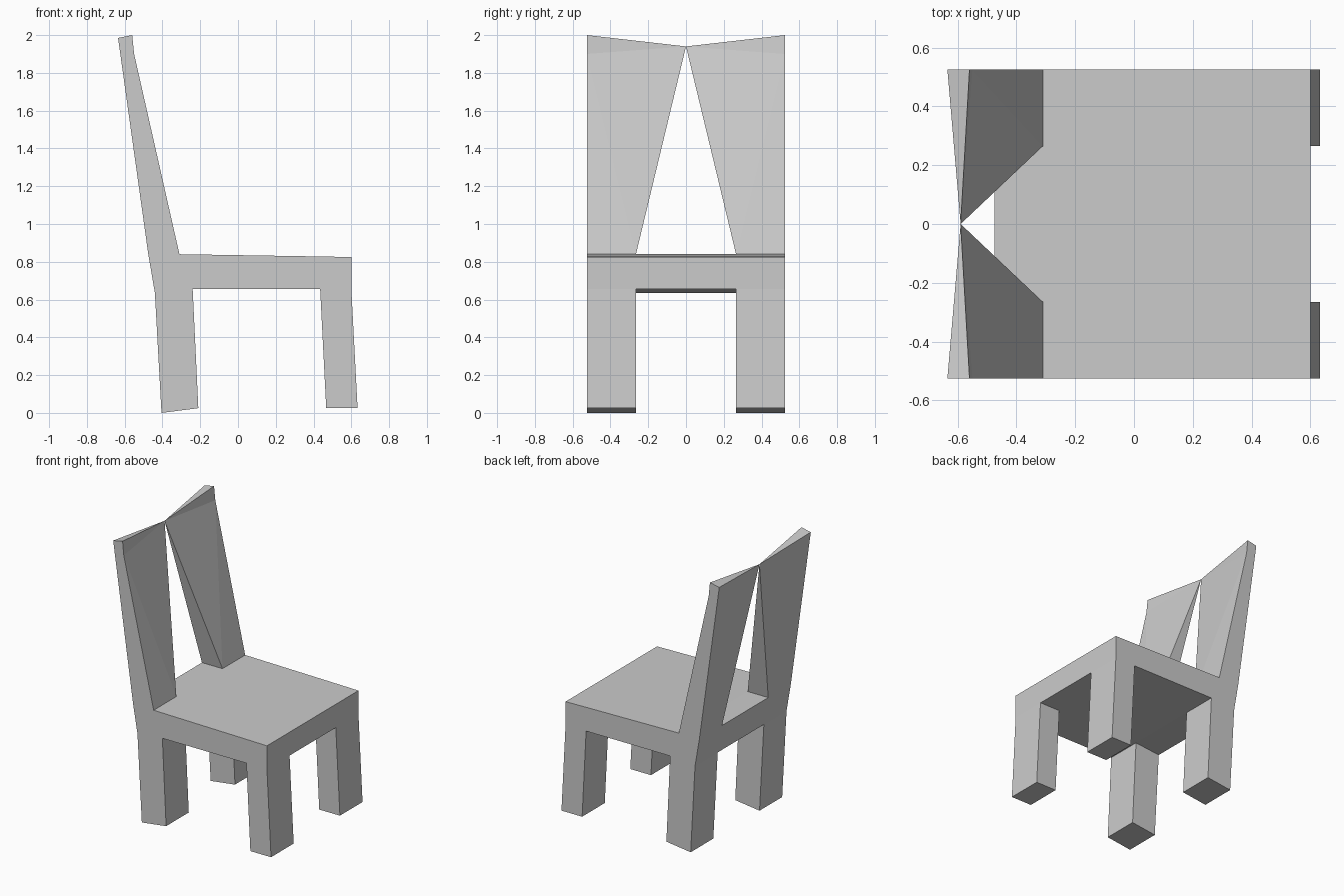
import bpy, bmesh

if "Cube" in bpy.data.objects:
    bpy.data.objects.remove(bpy.data.objects["Cube"])

bm = bmesh.new()
ys = (0.0, 0.265, 0.525)          # centre, inner side of leg, outer side
under = [(-0.44, 0.635), (-0.24, 0.655), (0.435, 0.655), (0.60, 0.655)]
upper = [(-0.475, 0.84), (-0.31, 0.84), (0.435, 0.828), (0.60, 0.825)]


def grid(profile):
    return [[bm.verts.new((x, y, z)) for y in ys] for x, z in profile]


def cell(g, i, j):
    return [g[i][j], g[i + 1][j], g[i + 1][j + 1], g[i][j + 1]]


def walls(a, b, closed=True):
    n = len(a)
    for k in range(n if closed else n - 1):
        m = (k + 1) % n
        bm.faces.new((a[k], a[m], b[m], b[k]))


# Seat slab, left open where the legs and back panels grow out of it
bot, top = grid(under), grid(upper)
for i in range(3):
    for j in range(2):
        if (i, j) not in ((0, 1), (2, 1)):
            bm.faces.new(cell(bot, i, j))
        if (i, j) != (0, 1):
            bm.faces.new(cell(top, i, j))
walls([r[2] for r in bot], [r[2] for r in top], closed=False)
walls(bot[0], top[0], closed=False)
walls(bot[3], top[3], closed=False)

# Raked legs
for i, feet in ((0, [(-0.405, 0.0), (-0.21, 0.025)]),
                (2, [(0.467, 0.025), (0.633, 0.025)])):
    ring = cell(bot, i, 1)
    (xa, za), (xb, zb) = feet
    foot = [bm.verts.new(p) for p in ((xa, ys[1], za), (xb, ys[1], zb),
                                      (xb, ys[2], zb), (xa, ys[2], za))]
    walls(ring, foot)
    bm.faces.new(foot)

# Tapered back panel, narrowing to a point on the centre line
in_b, in_f, out_f, out_b = cell(top, 0, 1)
knee = bm.verts.new((-0.55, ys[2], 1.90))
tip_f = bm.verts.new((-0.56, ys[2], 2.0))
tip_b = bm.verts.new((-0.635, ys[2], 1.985))
apex = bm.verts.new((-0.59, 0.0, 1.94))
for f in ((out_b, out_f, knee, tip_f, tip_b),
          (in_f, out_f, knee), (in_f, knee, apex), (apex, knee, tip_f),
          (in_b, out_b, tip_b), (in_b, tip_b, apex),
          (in_b, in_f, apex), (tip_f, tip_b, apex)):
    bm.faces.new(f)

# Mirror the half into a whole chair
bmesh.ops.recalc_face_normals(bm, faces=bm.faces[:])
mesh = bpy.data.meshes.new("chair")
bm.to_mesh(mesh)
bm.free()
chair = bpy.data.objects.new("chair", mesh)
bpy.context.collection.objects.link(chair)
mirror = chair.modifiers.new("mirror", 'MIRROR')
mirror.use_axis = (False, True, False)
mirror.merge_threshold = 0.001
